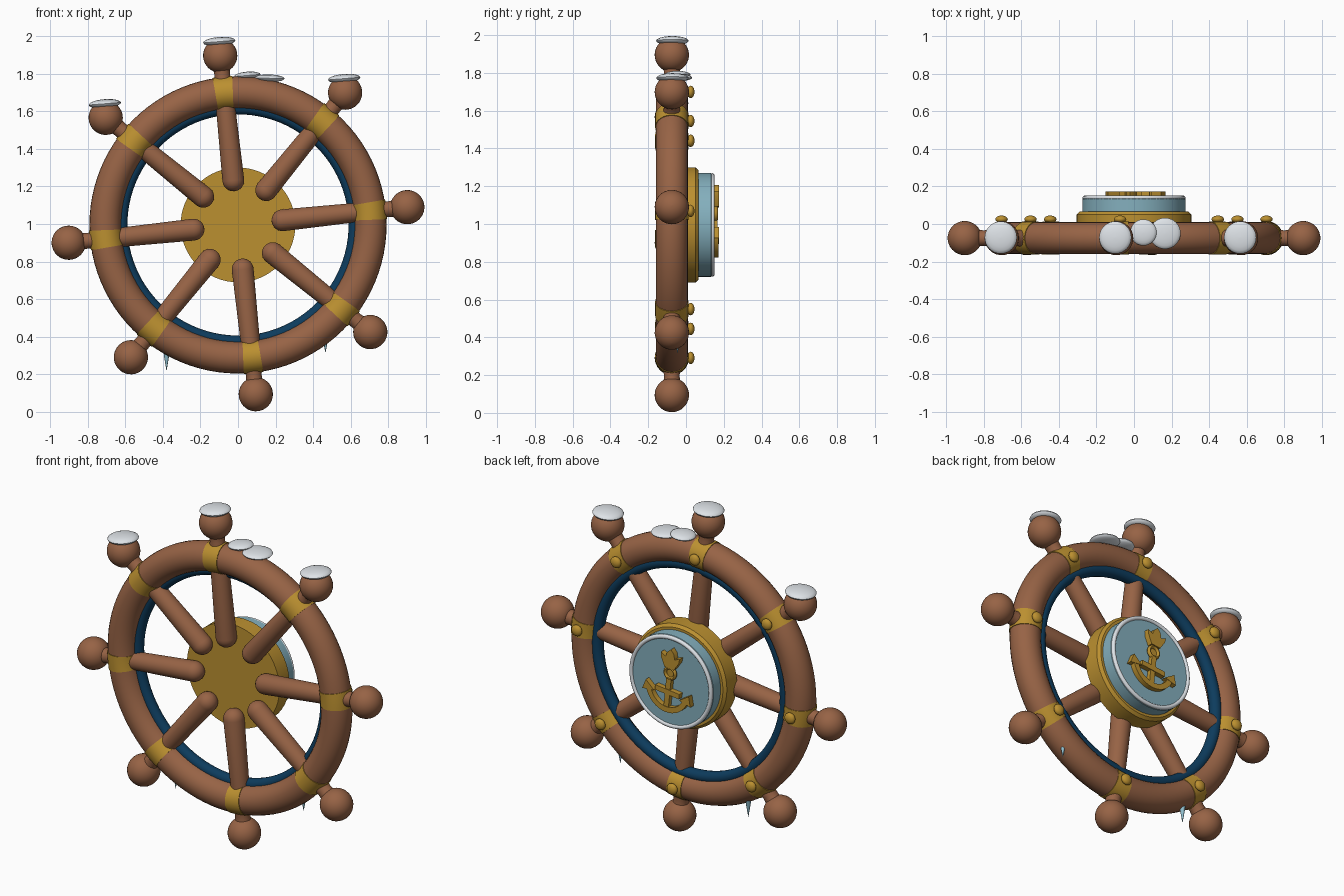
import bpy, bmesh, math
from mathutils import Vector

if "Cube" in bpy.data.objects:
    bpy.data.objects.remove(bpy.data.objects["Cube"])

ZC, YC, TILT = 0.995, -0.075, math.radians(6)   # wheel centre and turn


def material(name, rgb):
    m = bpy.data.materials.new(name)
    m.diffuse_color = (*rgb, 1)
    m.use_nodes = True
    m.node_tree.nodes["Principled BSDF"].inputs["Base Color"].default_value = m.diffuse_color
    return m


WOOD = material("wood brown", (0.31, 0.125, 0.06))
GOLD = material("brass gold", (0.50, 0.28, 0.03))
BLUE = material("pale blue", (0.23, 0.43, 0.51))
NAVY = material("navy", (0.004, 0.045, 0.11))
SNOW = material("snow white", (0.80, 0.84, 0.88))
ICE = material("ice blue", (0.28, 0.52, 0.62))


def finish(name, bm, mat):
    bmesh.ops.remove_doubles(bm, verts=bm.verts, dist=1e-5)
    bmesh.ops.recalc_face_normals(bm, faces=bm.faces)
    me = bpy.data.meshes.new(name)
    bm.to_mesh(me)
    bm.free()
    me.materials.append(mat)
    me.shade_smooth()
    me.set_sharp_from_angle(angle=math.radians(35))
    ob = bpy.data.objects.new(name, me)
    bpy.context.collection.objects.link(ob)
    return ob


def skin(bm, rings, closed):
    n, k = len(rings), len(rings[0])
    for i in range(n if closed else n - 1):
        a, b = rings[i], rings[(i + 1) % n]
        for j in range(k):
            bm.faces.new((a[j], a[(j + 1) % k], b[(j + 1) % k], b[j]))
    if not closed:
        bm.faces.new(rings[0])
        bm.faces.new(rings[-1])


def lathe(name, profile, origin, axis, mat, seg=32):
    """Revolve (radius, distance) pairs round an axis."""
    bm = bmesh.new()
    q = Vector((0, 0, 1)).rotation_difference(Vector(axis).normalized())
    rings = []
    for r, h in profile:
        r = max(r, 0.0005)
        rings.append([bm.verts.new(Vector(origin) + q @ Vector(
            (r * math.cos(t), r * math.sin(t), h)))
            for t in (2 * math.pi * j / seg for j in range(seg))])
    skin(bm, rings, False)
    return finish(name, bm, mat)


def hoop(name, R, r, y, mat, a0=0.0, a1=2 * math.pi, seg=96, sides=24):
    """Round tube bent round the wheel axis."""
    bm = bmesh.new()
    full = a1 - a0 > 6.28
    rings = []
    for i in range(seg if full else seg + 1):
        a = a0 + (a1 - a0) * i / seg
        ring = []
        for j in range(sides):
            t = 2 * math.pi * j / sides
            d = R + r * math.cos(t)
            ring.append(bm.verts.new((d * math.cos(a), y + r * math.sin(t), ZC + d * math.sin(a))))
        rings.append(ring)
    skin(bm, rings, full)
    return finish(name, bm, mat)


def plate(name, pts, y0, y1, mat):
    """Extruded outline in the turned wheel frame."""
    bm = bmesh.new()
    c, s = math.cos(TILT), math.sin(TILT)
    lo, hi = [[bm.verts.new((u * c - v * s, y, ZC + u * s + v * c)) for u, v in pts] for y in (y0, y1)]
    skin(bm, [lo, hi], False)
    return finish(name, bm, mat)


def dome(r, h, n=10):
    return [(r * math.sin(math.pi * i / n), -h * math.cos(math.pi * i / n)) for i in range(n + 1)]


# Rim and inner lining
hoop("rim", 0.705, 0.085, YC, WOOD)
hoop("inner_lining", 0.622, 0.034, YC + 0.02, NAVY, sides=16)

# Spokes with knobs, bands and studs
KNOB, KR = 0.905, 0.091
spoke = [(0.058 * math.sin(i * math.pi / 12), 0.238 - 0.058 * math.cos(i * math.pi / 12)) for i in range(7)]
spoke += [(0.051, 0.64), (0.048, 0.76), (0.041, 0.80), (0.043, KNOB - 0.08)]
spoke += [(KR * math.sin(t), KNOB - KR * math.cos(t))
          for t in (0.5 + (math.pi - 0.5) * i / 14 for i in range(15))]
for k in range(8):
    a = TILT + k * math.pi / 4
    d = Vector((math.cos(a), 0, math.sin(a)))
    lathe(f"spoke_{k}", spoke, (0, YC, ZC), d, WOOD)
    hoop(f"band_{k}", 0.705, 0.0885, YC, GOLD, a - 0.066, a + 0.066, seg=6)
    lathe(f"stud_{k}", dome(0.033, 0.02), d * 0.708 + Vector((0, 0.025, ZC)), (0, 1, 0), GOLD, 20)
    if k in (1, 2, 3):  # snow on the upper knobs
        p = d * KNOB + Vector((-0.005, YC + 0.003, ZC + 0.075))
        lathe(f"knob_snow_{k}", dome(0.086, 0.024), p, (-0.08, 0, 1), SNOW)

# Snow on the rim
lathe("rim_snow_left", dome(0.07, 0.02), (0.05, -0.045, 1.79), (-0.08, 0, 1), SNOW)
lathe("rim_snow_right", dome(0.083, 0.02), (0.165, -0.05, 1.775), (0.02, 0, 1), SNOW)

# Icicles
lathe("icicle_left", [(0.02, 0), (0.012, 0.06), (0, 0.13)], (-0.38, -0.045, 0.35), (0, 0, -1), ICE, 12)
lathe("icicle_right", [(0.015, 0), (0.008, 0.04), (0, 0.08)], (0.465, -0.045, 0.395), (0, 0, -1), ICE, 12)

# Hub and medallion
lathe("hub", [(0.305, -0.045), (0.305, 0.05), (0.29, 0.066)], (0, 0, ZC), (0, 1, 0), GOLD, 64)
lathe("medallion", [(0.275, 0.06), (0.275, 0.132), (0.266, 0.142)], (0, 0, ZC), (0, 1, 0), BLUE, 64)
hoop("medallion_border", 0.262, 0.012, 0.139, SNOW, sides=12)

# Anchor emblem
Y0, Y1 = 0.138, 0.172
plate("anchor_shank", [(-0.016, 0.035), (0.016, 0.035), (0.016, -0.16), (-0.016, -0.16)], Y0, Y1 - 0.004, GOLD)
plate("anchor_stock", [(-0.08, -0.035), (0.08, -0.035), (0.08, -0.065), (-0.08, -0.065)], Y0, Y1, GOLD)
arc = [math.radians(198 + 144 * i / 16) for i in range(17)]
outline = [(0.142 * math.cos(t), -0.03 + 0.142 * math.sin(t)) for t in arc]
outline += [(0.11 * math.cos(t), -0.03 + 0.11 * math.sin(t)) for t in reversed(arc)]
plate("anchor_arms", outline, Y0, Y1, GOLD)
for s, side in ((-1, "left"), (1, "right")):
    plate(f"anchor_fluke_{side}", [(s * 0.16, -0.085), (s * 0.142, -0.025), (s * 0.083, -0.07)], Y0, Y1 + 0.002, GOLD)
ring = lathe("anchor_ring", [(0.032 + 0.01 * math.cos(t), 0.012 * math.sin(t))
             for t in (2 * math.pi * i / 12 for i in range(13))],
             (-0.006, 0.157, ZC + 0.06), (0, 1, 0), GOLD)
# Crown-shaped ornament above the anchor
half = [(0.03, 0.095), (0.058, 0.145), (0.062, 0.175), (0.03, 0.16), (0.022, 0.19)]
plate("crest", half + [(0, 0.212)] + [(-u, v) for u, v in reversed(half)], Y0, Y1 + 0.002, GOLD)
